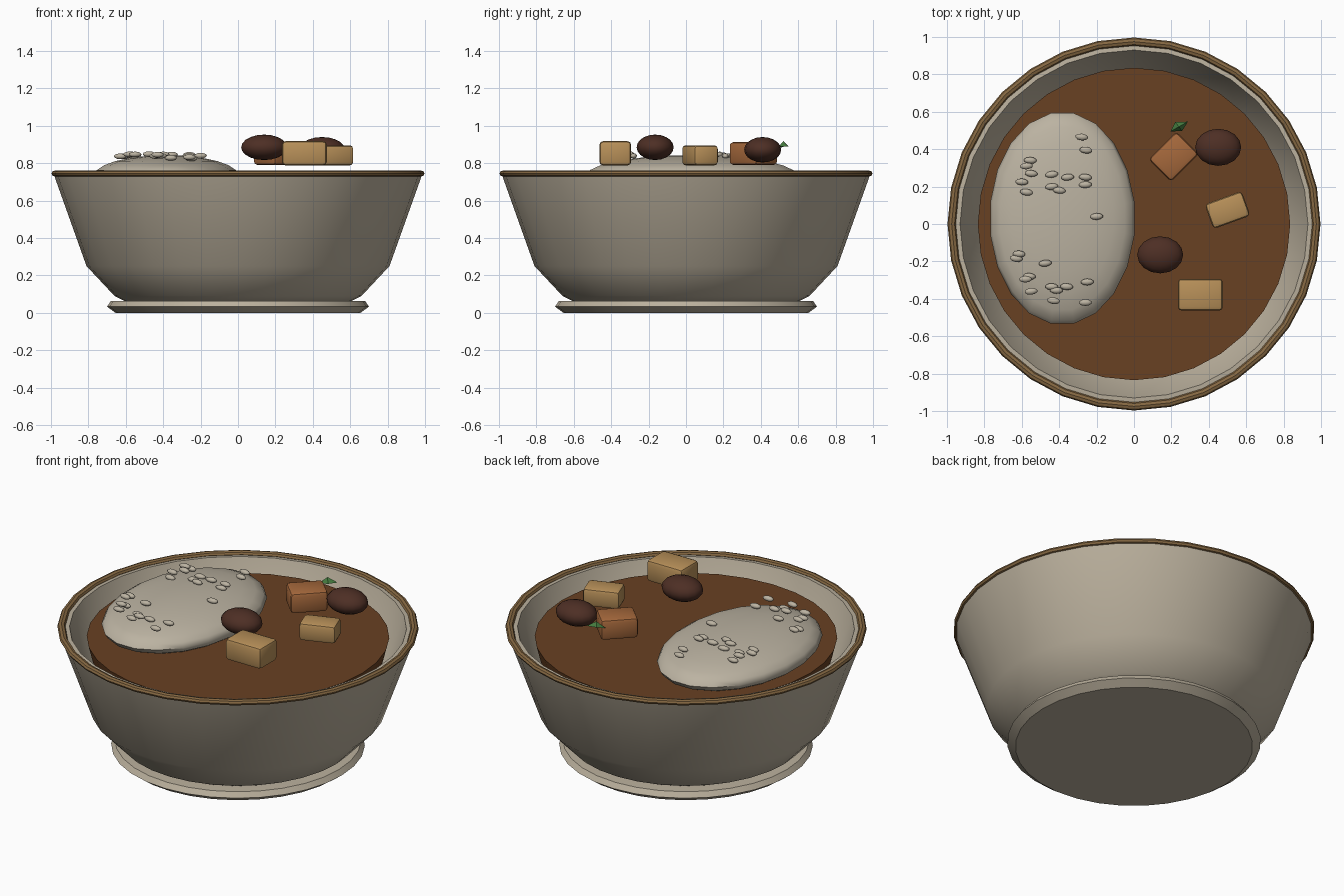
import bpy, bmesh, math, random
from mathutils import Matrix

if "Cube" in bpy.data.objects:
    bpy.data.objects.remove(bpy.data.objects["Cube"])

random.seed(4)


def material(name, rgb):
    m = bpy.data.materials.new(name)
    m.diffuse_color = (*rgb, 1)
    m.use_nodes = True
    m.node_tree.nodes["Principled BSDF"].inputs["Base Color"].default_value = m.diffuse_color
    return m


CERAMIC = material("ceramic", (0.50, 0.44, 0.34))
TRIM = material("trim", (0.24, 0.14, 0.055))
STEW = material("stew", (0.14, 0.052, 0.016))
RICE = material("rice", (0.50, 0.45, 0.36))
MEAT = material("meat", (0.075, 0.028, 0.018))
POTATO = material("potato", (0.48, 0.28, 0.10))
CARROT = material("carrot", (0.38, 0.14, 0.045))
HERB = material("herb", (0.06, 0.20, 0.05))


def finish(name, bm, mat, angle=35):
    bmesh.ops.recalc_face_normals(bm, faces=bm.faces[:])
    me = bpy.data.meshes.new(name)
    bm.to_mesh(me)
    bm.free()
    me.materials.append(mat)
    ob = bpy.data.objects.new(name, me)
    bpy.context.collection.objects.link(ob)
    bpy.ops.object.select_all(action='DESELECT')
    ob.select_set(True)
    bpy.context.view_layer.objects.active = ob
    if angle:
        bpy.ops.object.shade_smooth_by_angle(angle=math.radians(angle))
    return ob


def lathe(name, profile, mat, closed=False, n=32):
    """Revolve (radius, z) points about z; open profiles get capped ends."""
    bm = bmesh.new()
    rings = [[bm.verts.new((r * math.cos(2 * math.pi * i / n),
                            r * math.sin(2 * math.pi * i / n), z))
              for i in range(n)] for r, z in profile]
    pairs = list(zip(rings, rings[1:]))
    if closed:
        pairs.append((rings[-1], rings[0]))
    else:
        bm.faces.new(rings[0])
        bm.faces.new(rings[-1])
    for a, b in pairs:
        for i in range(n):
            j = (i + 1) % n
            bm.faces.new((a[i], a[j], b[j], b[i]))
    return finish(name, bm, mat)


def add_ellipsoid(bm, centre, radii, u=16, v=10, turn=0, spin=0):
    mat = (Matrix.Translation(centre) @ Matrix.Rotation(turn, 4, 'Z')
           @ Matrix.Diagonal((*radii, 1)) @ Matrix.Rotation(spin, 4, 'Z'))
    bmesh.ops.create_uvsphere(bm, u_segments=u, v_segments=v, radius=1, matrix=mat)


def chunk(name, centre, size, degrees, mat):
    bm = bmesh.new()
    bmesh.ops.create_cube(bm, size=1, matrix=Matrix.Translation(centre)
                          @ Matrix.Rotation(math.radians(degrees), 4, 'Z')
                          @ Matrix.Diagonal((*size, 1)))
    bmesh.ops.bevel(bm, geom=bm.edges[:], offset=0.02, segments=2,
                    profile=0.5, affect='EDGES')
    finish(name, bm, mat)


# Bowl shell, foot and painted rim
lathe("bowl", [(0.60, 0.06), (0.66, 0.09), (0.81, 0.25), (0.985, 0.74),
               (0.93, 0.745), (0.76, 0.27), (0.58, 0.13)], CERAMIC)
lathe("foot", [(0.655, 0), (0.70, 0.033), (0.68, 0.063), (0.58, 0.065)], CERAMIC)
lathe("rim", [(0.975 + 0.022 * math.cos(a * math.pi / 4),
               0.745 + 0.017 * math.sin(a * math.pi / 4)) for a in range(8)],
      TRIM, closed=True)

# Stew surface
lathe("stew", [(0.80, 0.55), (0.835, 0.69)], STEW)

# Rice mound
bm = bmesh.new()
add_ellipsoid(bm, (-0.383, 0.03, 0.735), (0.39, 0.57, 0.108), 20, 12, 0, math.pi / 20)
finish("rice_mound", bm, RICE, 60)

# Loose rice grains over the mound
grains = [(-.28, .465), (-.257, .395), (-.555, .34), (-.575, .31), (-.55, .27),
          (-.60, .225), (-.575, .17), (-.44, .265), (-.355, .25), (-.26, .25),
          (-.26, .21), (-.44, .20), (-.40, .18), (-.20, .04), (-.615, -.16),
          (-.63, -.185), (-.475, -.21), (-.56, -.28), (-.58, -.295), (-.55, -.36),
          (-.44, -.335), (-.415, -.355), (-.36, -.335), (-.43, -.41),
          (-.25, -.31), (-.26, -.42)]
bm = bmesh.new()
for x, y in grains:
    d = ((x + 0.383) / 0.39) ** 2 + ((y - 0.03) / 0.57) ** 2
    surface = 0.735 + 0.108 * math.sqrt(max(0, 1 - d))
    z = max(surface + 0.006, random.uniform(0.825, 0.85))
    add_ellipsoid(bm, (x, y, z), (0.035, 0.018, 0.015), 10, 6, random.uniform(-.15, .15))
finish("rice_grains", bm, RICE, 60)

# Meat pieces
for i, c in enumerate([(0.14, -0.165, 0.885), (0.45, 0.41, 0.872)]):
    bm = bmesh.new()
    add_ellipsoid(bm, c, (0.123, 0.099, 0.068))
    finish(f"meat_{i + 1}", bm, MEAT, 60)

# Vegetable cubes
chunk("potato_1", (0.355, -0.378, 0.853), (0.24, 0.17, 0.13), 0, POTATO)
chunk("potato_2", (0.50, 0.075, 0.842), (0.21, 0.14, 0.108), 20, POTATO)
chunk("carrot", (0.212, 0.36, 0.852), (0.21, 0.17, 0.124), 45, CARROT)

# Folded herb leaf
bm = bmesh.new()
tip = bm.verts.new((0.24, 0.52, 0.918))
edge = [bm.verts.new(p) for p in ((0.22, 0.545, 0.895), (0.288, 0.547, 0.888),
                                  (0.257, 0.497, 0.89), (0.195, 0.495, 0.88))]
for i in range(4):
    bm.faces.new((tip, edge[i], edge[(i + 1) % 4]))
bm.faces.new(edge)
finish("herb_leaf", bm, HERB, 0)
